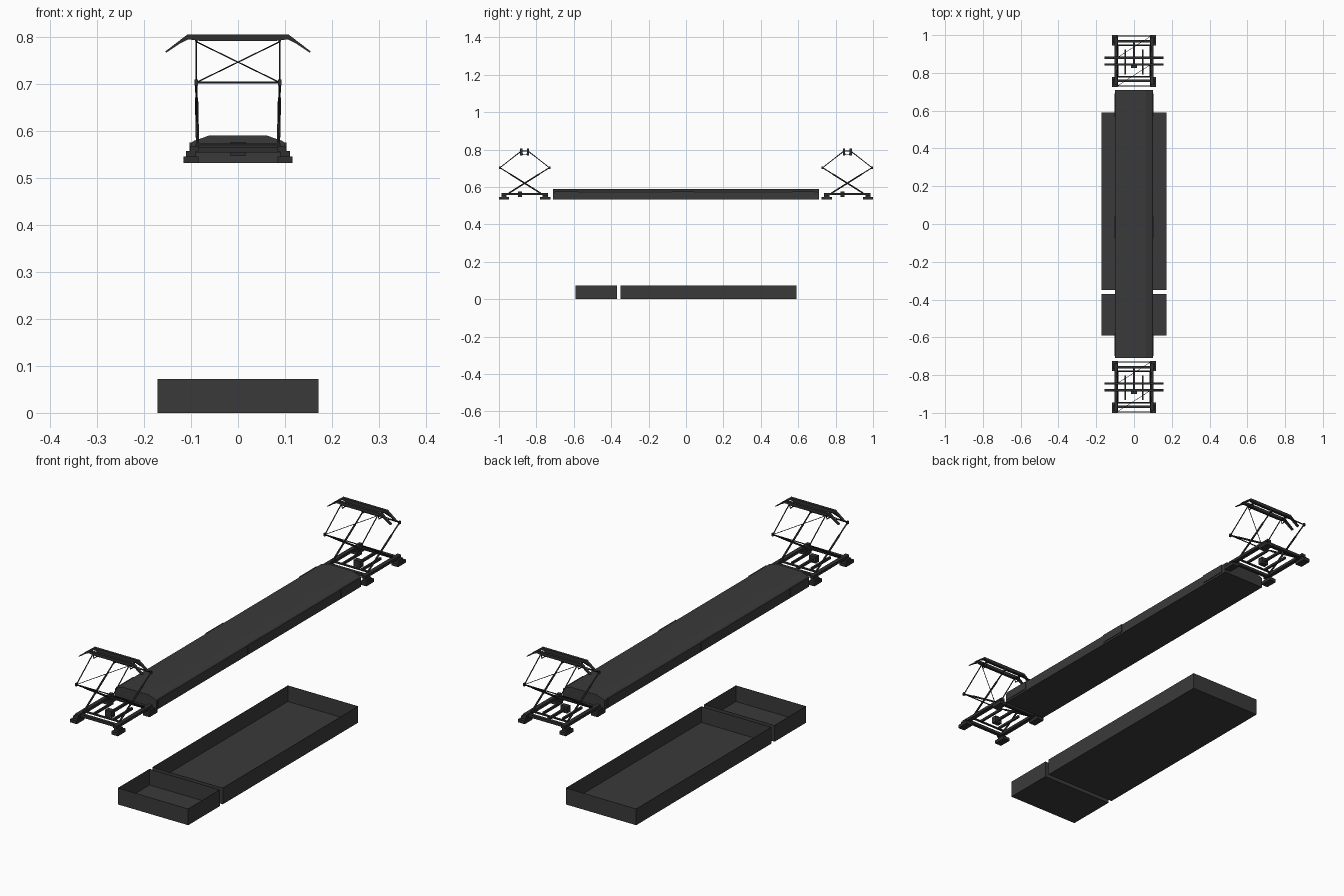
import bpy, bmesh
from mathutils import Vector

if "Cube" in bpy.data.objects:
    bpy.data.objects.remove(bpy.data.objects["Cube"])


def material(name, v):
    m = bpy.data.materials.new(name)
    m.diffuse_color = (v, v, v, 1)
    m.use_nodes = True
    m.node_tree.nodes["Principled BSDF"].inputs["Base Color"].default_value = m.diffuse_color
    return m


GREY = material("dark grey", 0.042)
BLACK = material("frame black", 0.028)


def finish(bm, name, mat):
    bmesh.ops.recalc_face_normals(bm, faces=bm.faces)
    me = bpy.data.meshes.new(name)
    bm.to_mesh(me)
    bm.free()
    me.materials.append(mat)
    ob = bpy.data.objects.new(name, me)
    bpy.context.collection.objects.link(ob)
    return ob


def add_box(bm, lo, hi):
    vs = bmesh.ops.create_cube(bm, size=1)["verts"]
    for v in vs:
        v.co = Vector([lo[i] if v.co[i] < 0 else hi[i] for i in range(3)])


def add_rod(bm, a, b, r, n=6):
    a, b = Vector(a), Vector(b)
    d = b - a
    vs = bmesh.ops.create_cone(bm, cap_ends=True, segments=n, radius1=r,
                               radius2=r, depth=d.length)["verts"]
    q = d.to_track_quat('Z', 'Y')
    for v in vs:
        v.co = q @ v.co + (a + b) / 2


def add_prism(bm, profile, y0, y1):
    """Extrude an xz outline along y."""
    f = bm.faces.new([bm.verts.new((x, y0, z)) for x, z in profile])
    g = bmesh.ops.extrude_face_region(bm, geom=[f])["geom"]
    for v in g:
        if isinstance(v, bmesh.types.BMVert):
            v.co.y = y1


# open trays under the vehicle
for name, y0, y1 in (("front_tray", -0.59, -0.37), ("rear_tray", -0.35, 0.59)):
    bm = bmesh.new()
    X, H, T = 0.171, 0.072, 0.002
    add_box(bm, (-X, y0, 0), (X, y1, H))
    bm.faces.ensure_lookup_table()
    bm.normal_update()
    top = [f for f in bm.faces if f.calc_center_median().z > H - 0.001]
    bmesh.ops.recalc_face_normals(bm, faces=bm.faces)
    bmesh.ops.inset_region(bm, faces=top, thickness=T)
    g = bmesh.ops.extrude_face_region(bm, geom=top)["geom"]
    bmesh.ops.delete(bm, geom=top, context='FACES_ONLY')
    for v in g:
        if isinstance(v, bmesh.types.BMVert):
            v.co.z = T
    finish(bm, name, GREY)

# long roof housing with chamfered top
bm = bmesh.new()
half = [(0.1, 0.532), (0.1, 0.574), (0.094, 0.579), (0.062, 0.59)]
add_prism(bm, half + [(-x, z) for x, z in reversed(half)], -0.71, 0.71)
finish(bm, "roof_housing", GREY)

# side access panels
bm = bmesh.new()
for s in (-1, 1):
    for y in (-0.64, -0.017, 0.63):
        xs = sorted((s * 0.099, s * 0.103))
        add_box(bm, (xs[0], y - 0.06, 0.54), (xs[1], y + 0.06, 0.575))
finish(bm, "side_panels", GREY)

# two identical current collectors
for label, c in (("front", -0.8625), ("rear", 0.8625)):
    # base: feet, insulators, rails and cross bars
    bm = bmesh.new()
    for s in (-1, 1):
        for t in (-1, 1):
            x, y = s * 0.1, c + t * 0.11
            add_box(bm, (x - 0.016, y - 0.027, 0.532), (x + 0.016, y + 0.027, 0.546))
            add_box(bm, (x - 0.011, y - 0.014, 0.546), (x + 0.011, y + 0.014, 0.557))
        x = s * 0.093
        add_box(bm, (x - 0.009, c - 0.125, 0.556), (x + 0.009, c + 0.125, 0.568))
        y = c + s * 0.105
        add_box(bm, (-0.093, y - 0.007, 0.554), (0.093, y + 0.007, 0.566))
        # spring rods
        add_box(bm, (s * 0.047 - 0.004, c - 0.07, 0.556), (s * 0.047 + 0.004, c + 0.06, 0.566))
        add_rod(bm, (-0.09, c + s * 0.083, 0.568), (0.09, c + s * 0.083, 0.568), 0.005)
    add_box(bm, (-0.005, c - 0.03, 0.556), (0.005, c + 0.11, 0.566))
    add_box(bm, (-0.016, c - 0.037, 0.547), (0.016, c - 0.015, 0.576))
    finish(bm, label + "_collector_base", BLACK)

    # folding arms
    bm = bmesh.new()
    for t in (-1, 1):
        foot, knee, head = c - t * 0.083, c + t * 0.132, c + t * 0.018
        for s in (-1, 1):
            k = (s * 0.089, knee, 0.703)
            f = (s * 0.086, foot, 0.568)
            add_rod(bm, f, k, 0.0028)
            add_rod(bm, f, Vector(f).lerp(Vector(k), 0.75), 0.004)
            add_rod(bm, k, (s * 0.089, head, 0.793), 0.0022)
            add_box(bm, (k[0] - 0.004, knee - 0.005, 0.697), (k[0] + 0.004, knee + 0.005, 0.709))
        add_rod(bm, (-0.092, knee, 0.703), (0.092, knee, 0.703), 0.0025)
        # diagonal brace
        add_rod(bm, (t * 0.089, knee, 0.703), (-t * 0.089, head, 0.79), 0.0014)
    finish(bm, label + "_collector_arms", BLACK)

    # contact bows with drooping horns
    bm = bmesh.new()
    top = [(0.108, 0.805), (0.125, 0.792), (0.155, 0.769), (0.152, 0.767),
           (0.122, 0.787), (0.106, 0.795), (0.075, 0.791)]
    for t in (-1, 1):
        y = c + t * 0.018
        add_prism(bm, top + [(-x, z) for x, z in reversed(top)], y - 0.006, y + 0.006)
    for s in (-1, 1):
        x = s * 0.089
        add_rod(bm, (x, c - 0.018, 0.792), (x, c + 0.018, 0.792), 0.003)
        for t in (-1, 1):
            add_rod(bm, (x, c + t * 0.018, 0.792), (x, c + t * 0.01, 0.772), 0.002)
        add_rod(bm, (x, c - 0.012, 0.772), (x, c + 0.012, 0.772), 0.002)
    finish(bm, label + "_contact_bows", BLACK)
